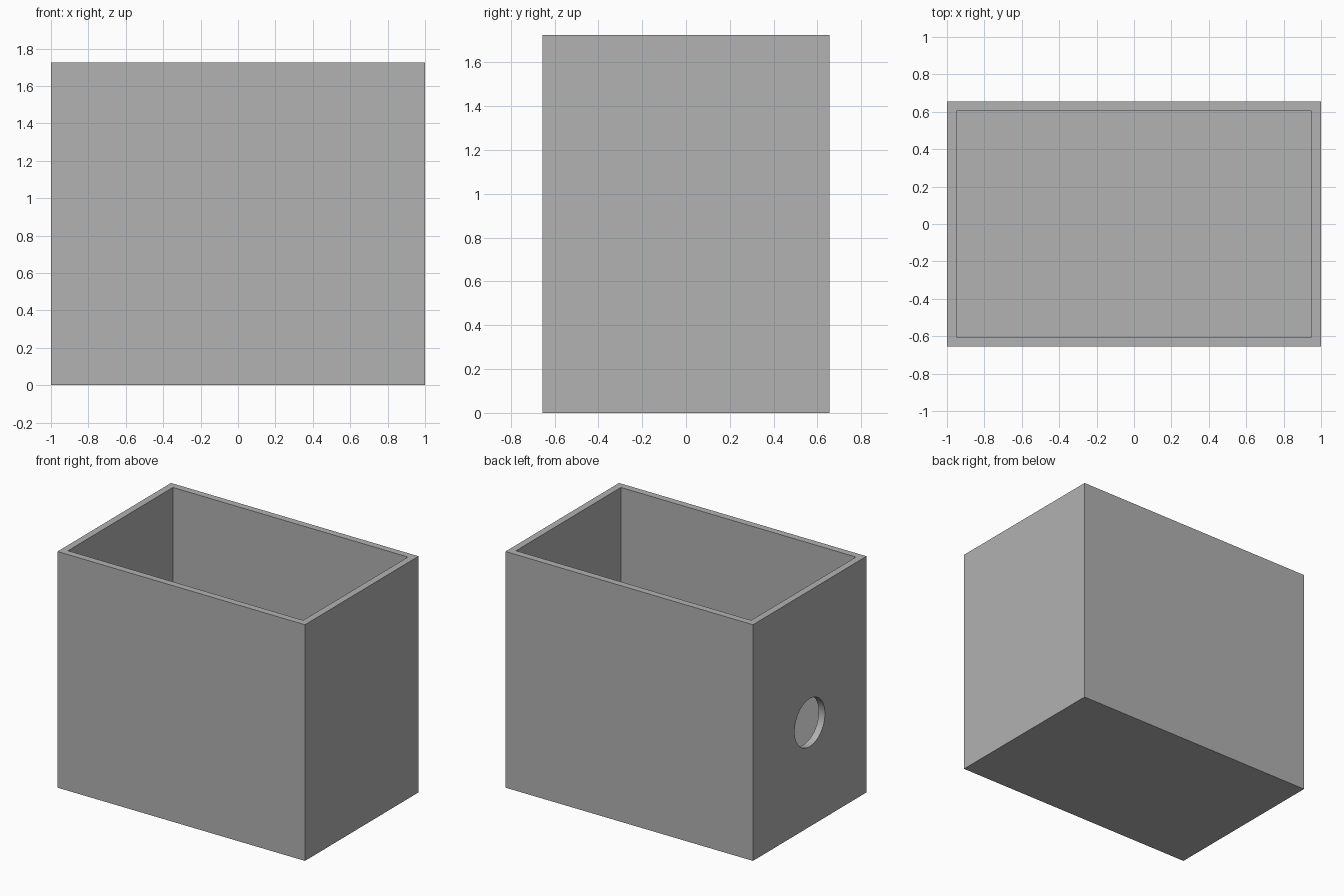
import bpy
import bmesh
import math

WIDTH, DEPTH, HEIGHT = 2.0, 1.31, 1.725
WALL = 0.05
HOLE_RADIUS, HOLE_HEIGHT = 0.175, 0.76

default = bpy.data.objects.get("Cube")
if default:
    bpy.data.objects.remove(default, do_unlink=True)

# Single grey material
GREY = (0.445, 0.445, 0.445, 1.0)
grey = bpy.data.materials.new("grey")
grey.use_nodes = True
grey.diffuse_color = GREY
grey.node_tree.nodes["Principled BSDF"].inputs["Base Color"].default_value = GREY

# Open box: solid block, rim inset on top, cavity pushed down to the floor
bm = bmesh.new()
bmesh.ops.create_cube(bm, size=1.0)
for v in bm.verts:
    v.co = (v.co.x * WIDTH, v.co.y * DEPTH, (v.co.z + 0.5) * HEIGHT)
bm.normal_update()
top = max(bm.faces, key=lambda f: f.calc_center_median().z)
bmesh.ops.inset_region(bm, faces=[top], thickness=WALL, use_even_offset=True)
floor = bmesh.ops.extrude_discrete_faces(bm, faces=[top])["faces"][0]
bmesh.ops.translate(bm, verts=floor.verts, vec=(0, 0, WALL - HEIGHT))
bmesh.ops.recalc_face_normals(bm, faces=bm.faces)
mesh = bpy.data.meshes.new("open_box")
bm.to_mesh(mesh)
bm.free()
mesh.materials.append(grey)
box = bpy.data.objects.new("open_box", mesh)
bpy.context.collection.objects.link(box)

# Round hole through the -x wall
bpy.ops.mesh.primitive_cylinder_add(
    vertices=64, radius=HOLE_RADIUS, depth=WALL * 4,
    location=(-WIDTH / 2, 0, HOLE_HEIGHT), rotation=(0, math.pi / 2, 0))
cutter = bpy.context.object
cutter.name = "hole_cutter"
cutter.hide_render = True
cutter.data.materials.append(grey)

cut = box.modifiers.new("side_hole", 'BOOLEAN')
cut.operation = 'DIFFERENCE'
cut.solver = 'EXACT'
cut.object = cutter

bpy.ops.object.select_all(action='DESELECT')
box.select_set(True)
bpy.context.view_layer.objects.active = box
bpy.ops.object.modifier_apply(modifier=cut.name)
bpy.data.objects.remove(cutter, do_unlink=True)

# Smooth hole rim, crisp box edges
bpy.ops.object.shade_smooth_by_angle(angle=math.radians(30))
